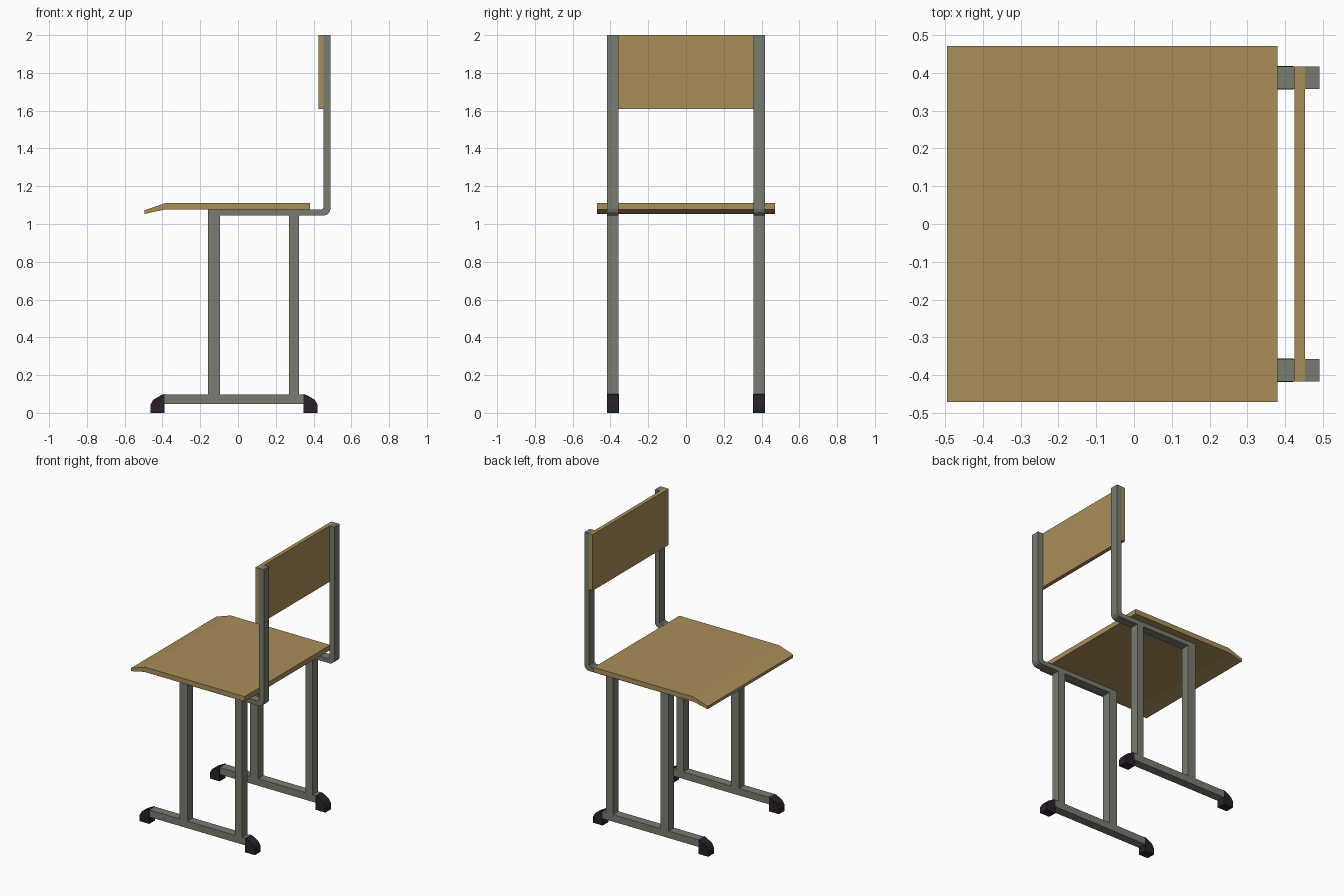
import bpy
import bmesh

if "Cube" in bpy.data.objects:
    bpy.data.objects.remove(bpy.data.objects["Cube"])


def material(name, rgb):
    m = bpy.data.materials.new(name)
    m.diffuse_color = (*rgb, 1.0)
    m.use_nodes = True
    m.node_tree.nodes["Principled BSDF"].inputs["Base Color"].default_value = m.diffuse_color
    return m


wood = material("plywood tan", (0.40, 0.27, 0.098))
steel = material("grey green steel", (0.19, 0.20, 0.16))
rubber = material("dark rubber", (0.023, 0.014, 0.023))


def extrude_profile(name, points, y0, y1, mat):
    """Prism from an (x, z) profile extruded along y."""
    bm = bmesh.new()
    face = bm.faces.new([bm.verts.new((x, y0, z)) for x, z in points])
    ext = bmesh.ops.extrude_face_region(bm, geom=[face])
    verts = [v for v in ext["geom"] if isinstance(v, bmesh.types.BMVert)]
    bmesh.ops.translate(bm, verts=verts, vec=(0, y1 - y0, 0))
    bmesh.ops.recalc_face_normals(bm, faces=bm.faces)
    mesh = bpy.data.meshes.new(name)
    bm.to_mesh(mesh)
    bm.free()
    mesh.materials.append(mat)
    ob = bpy.data.objects.new(name, mesh)
    bpy.context.collection.objects.link(ob)
    return ob


def rect(x0, x1, z0, z1):
    return [(x0, z0), (x1, z0), (x1, z1), (x0, z1)]


# Seat with drooping front lip
extrude_profile("seat", [(-0.495, 1.053), (-0.39, 1.076), (0.38, 1.076),
                         (0.38, 1.11), (-0.385, 1.11), (-0.495, 1.073)],
                -0.47, 0.47, wood)

# Backrest board in front of the posts
extrude_profile("backrest", rect(0.425, 0.452, 1.61, 2.0), -0.417, 0.417, wood)

# Side frames
for side, y0 in (("right", -0.417), ("left", 0.357)):
    y1 = y0 + 0.06
    # Seat rail bending up into the back post
    extrude_profile(side + "_rail_and_post",
                    [(-0.158, 1.045), (0.455, 1.045), (0.472, 1.05), (0.485, 1.063),
                     (0.49, 1.08), (0.49, 2.0), (0.452, 2.0), (0.452, 1.085),
                     (0.442, 1.076), (-0.158, 1.076)], y0, y1, steel)
    # Legs
    extrude_profile(side + "_front_leg", rect(-0.158, -0.096, 0.09, 1.046), y0, y1, steel)
    extrude_profile(side + "_back_leg", rect(0.27, 0.323, 0.09, 1.046), y0, y1, steel)
    # Floor bar
    extrude_profile(side + "_floor_bar", rect(-0.392, 0.352, 0.048, 0.097), y0, y1, steel)
    # Rubber end caps
    for end, x, d in (("front", -0.39, -1), ("back", 0.348, 1)):
        cap = [(0, 0), (0.074, 0), (0.074, 0.043), (0.058, 0.07), (0.02, 0.092), (0, 0.1)]
        extrude_profile(f"{side}_{end}_foot", [(x + d * a, z) for a, z in cap],
                        y0 - 0.001, y1 + 0.001, rubber)
